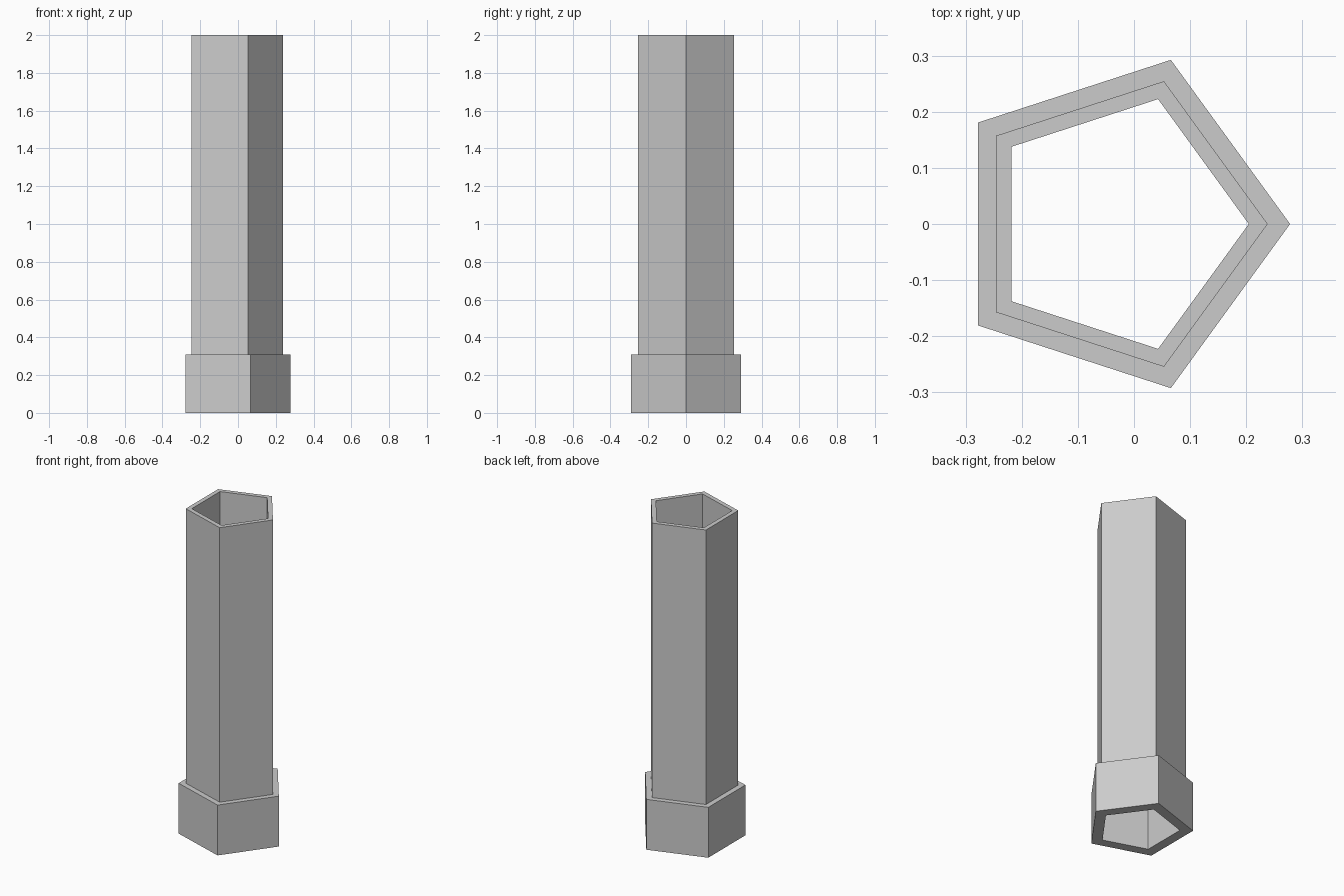
import bpy, bmesh
from math import cos, sin, pi

if "Cube" in bpy.data.objects:
    bpy.data.objects.remove(bpy.data.objects["Cube"])

SIDES = 5
R_COLLAR, R_TUBE, R_BORE = 0.3075, 0.2675, 0.234
H_COLLAR, HEIGHT = 0.31, 2.0
CX = -R_COLLAR * (1 - cos(pi / SIDES)) / 2   # centres the pentagon's bounds on x = 0

# Closed wall section (radius, height), swept around the five corners
section = [(R_BORE, 0), (R_COLLAR, 0), (R_COLLAR, H_COLLAR),
           (R_TUBE, H_COLLAR), (R_TUBE, HEIGHT), (R_BORE, HEIGHT)]

bm = bmesh.new()
rings = [[bm.verts.new((CX + r * cos(2 * pi * i / SIDES), r * sin(2 * pi * i / SIDES), z))
          for i in range(SIDES)] for r, z in section]
for k, a in enumerate(rings):
    b = rings[(k + 1) % len(rings)]
    for i in range(SIDES):
        j = (i + 1) % SIDES
        bm.faces.new((a[i], a[j], b[j], b[i]))
bmesh.ops.recalc_face_normals(bm, faces=bm.faces)

# Hollow pentagonal tube with a thicker collar at the foot
mesh = bpy.data.meshes.new("collared_tube")
bm.to_mesh(mesh)
bm.free()
bpy.context.collection.objects.link(bpy.data.objects.new("collared_tube", mesh))
